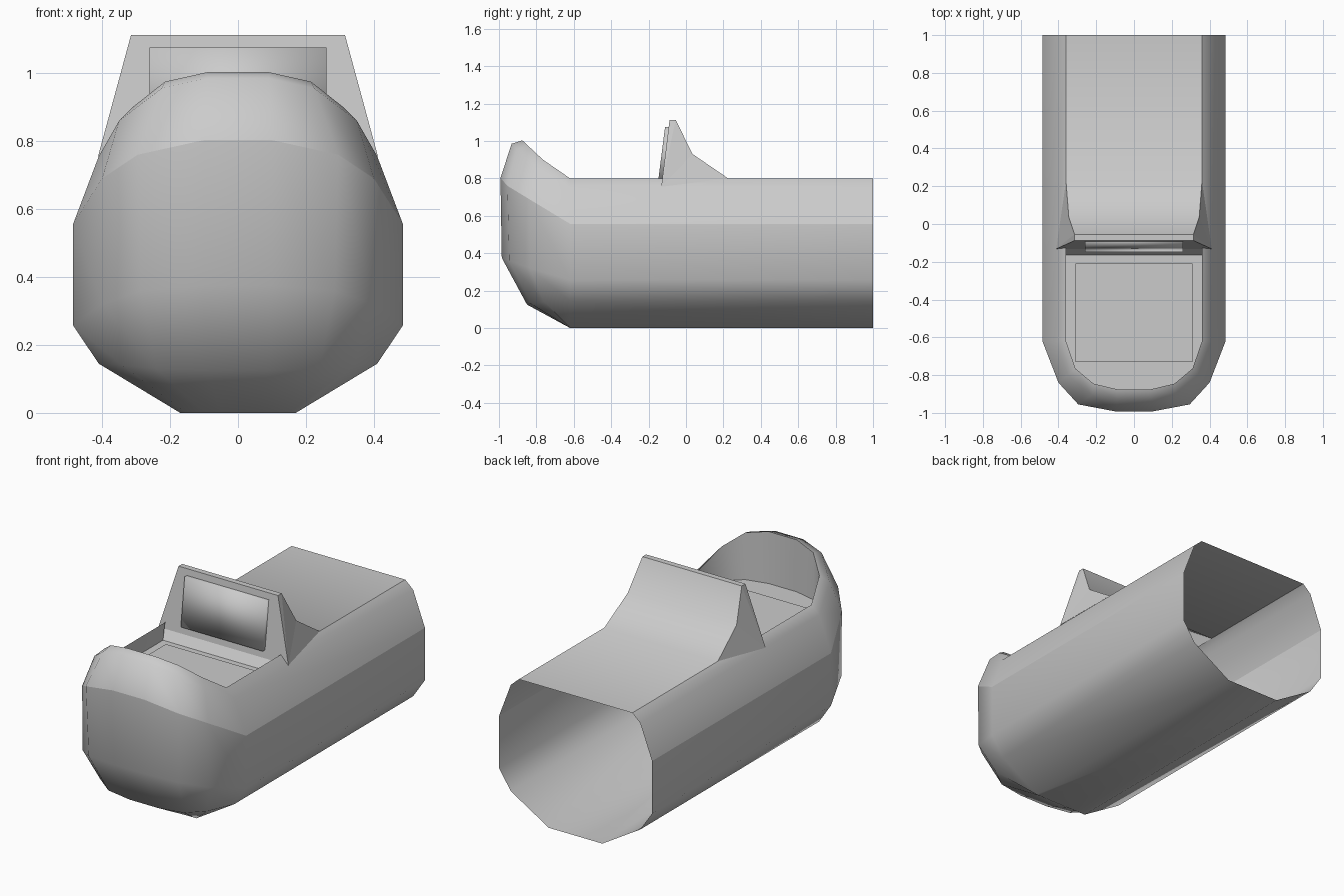
import bpy, bmesh

if "Cube" in bpy.data.objects:
    bpy.data.objects.remove(bpy.data.objects["Cube"])


def make(name, verts, faces, smooth=True, sharp=()):
    """Mesh object; sharp = set of vertex indices whose mutual edges stay crisp."""
    me = bpy.data.meshes.new(name)
    bm = bmesh.new()
    vs = [bm.verts.new(v) for v in verts]
    for f in faces:
        bm.faces.new([vs[i] for i in f])
    bm.verts.index_update()
    bmesh.ops.recalc_face_normals(bm, faces=bm.faces)
    for f in bm.faces:
        f.smooth = smooth
    for e in bm.edges:
        if all(v.index in sharp for v in e.verts):
            e.smooth = False
    bm.to_mesh(me)
    bm.free()
    ob = bpy.data.objects.new(name, me)
    bpy.context.collection.objects.link(ob)
    return ob


def mirrored(chain):
    """Right half chain continued by its mirror image."""
    return chain + [(-x, y, z) for x, y, z in reversed(chain)]


def strips(rows):
    """Quads between neighbouring rows of equal length."""
    n = len(rows[0])
    verts = [p for r in rows for p in r]
    faces = [(r * n + c, r * n + c + 1, (r + 1) * n + c + 1, (r + 1) * n + c)
             for r in range(len(rows) - 1) for c in range(n - 1)]
    return verts, faces


# Hull: lengthwise chains from keel to rim, wrapping round the nose
rim = [(.36, -.62, .8), (.31, -.765, .9), (.215, -.845, .975), (.09, -.875, 1.003)]
chains = [
    [(.17, -.62, 0), (.15, -.62, 0), (.10, -.62, 0), (.05, -.62, 0)],
    [(.41, -.62, .145), (.34, -.76, .14), (.24, -.83, .13), (.09, -.85, .125)],
    [(.485, -.62, .257), (.40, -.835, .32), (.285, -.945, .36), (.10, -.985, .375)],
    [(.485, -.62, .557), (.40, -.84, .69), (.295, -.955, .76), (.10, -.992, .803)],
    [(.41, -.62, .755), (.35, -.80, .86), (.225, -.905, .955), (.09, -.932, .985)],
    rim,
]
rows = [mirrored([(c[0][0], 1.0, c[0][2])] + c) for c in chains]
verts, faces = strips(rows)
n = len(rows[0])
faces.append(tuple(range(n)))  # flat keel
make("hull", verts, faces, sharp=set(range(3 * n, 4 * n)))

# Cockpit tub: wall dropped from the rim, and its floor
FLOOR = .705
top = mirrored([(.36, -.147, .8)] + rim)
low = [(x, y, FLOOR) for x, y, z in top]
low[0], low[-1] = (.36, -.165, FLOOR), (-.36, -.165, FLOOR)
verts, faces = strips([top, low])
make("cockpit_wall", verts, faces)
make("cockpit_floor", low, [tuple(range(len(low)))], smooth=False)

# Thin floor panel
pz = FLOOR + .008
panel = [(x, y, z) for z in (FLOOR, pz)
         for x, y in ((.31, -.21), (.31, -.73), (-.31, -.73), (-.31, -.21))]
make("floor_panel", panel,
     [(4, 5, 6, 7)] + [(i, (i + 1) % 4, (i + 1) % 4 + 4, i + 4) for i in range(4)],
     smooth=False)

# Rear deck rising into the cowl
edge = [(.36, 1, .8), (.36, .225, .8), (.345, .035, .93),
        (.315, -.055, 1.112), (.315, -.088, 1.112)]
verts, faces = strips([edge, [(-x, y, z) for x, y, z in edge]])
make("rear_deck", verts, faces, sharp={3, 4, 8, 9})

# Cowl sides fan down to a foot on the hull shoulder
for s, side in ((1, "right"), (-1, "left")):
    foot = (.412, -.132, .755)
    pts = [(s * x, y, z) for x, y, z in [foot] + edge[1:]]
    make("cowl_side_" + side, pts, [(0, i, i + 1) for i in range(1, 4)], smooth=False)

# Dashboard face from cowl top to cockpit floor
half = [(.315, -.088, 1.112), (.412, -.132, .755), (.36, -.165, FLOOR)]
make("dashboard", half + [(-x, y, z) for x, y, z in half],
     [(0, 1, 4, 3), (1, 2, 5, 4)], smooth=False)

# Slightly proud screen with a softened front
back = [(x, y, z) for x, y, z in ((-.26, -.09, 1.075), (.26, -.09, 1.075),
                                  (.26, -.125, .80), (-.26, -.125, .80))]
front = [(x, y - .022, z) for x, y, z in back]
screen = make("screen", back + front,
              [(4, 5, 6, 7)] + [(i, (i + 1) % 4, (i + 1) % 4 + 4, i + 4) for i in range(4)])
